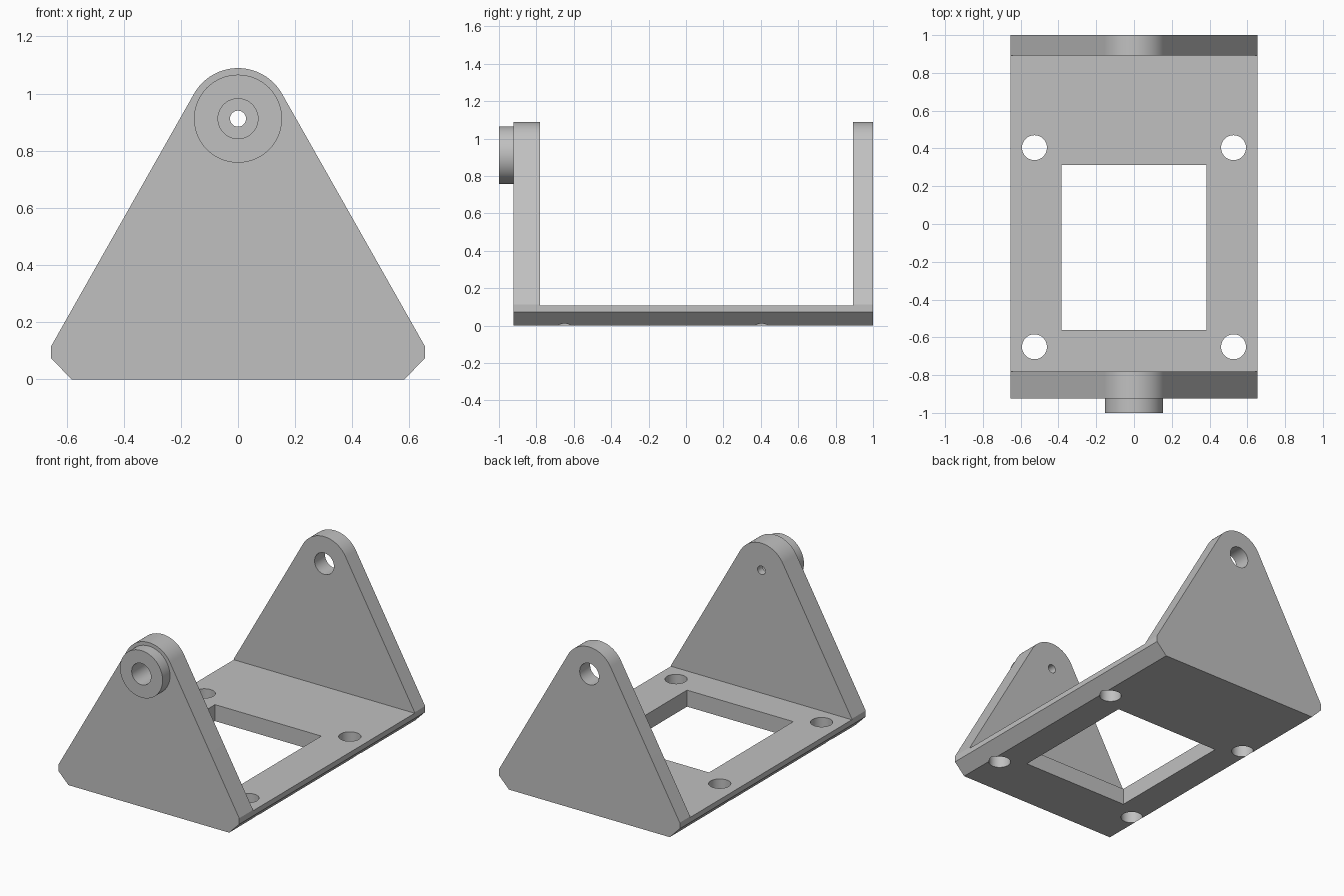
import bpy, bmesh, math
from mathutils import Matrix, Vector

cube = bpy.data.objects.get("Cube")
if cube:
    bpy.data.objects.remove(cube, do_unlink=True)

# Main dimensions
HALF_W, FOOT_W = 0.655, 0.582
CHAMFER_Z, PLATE_Z, SHOULDER_Z = 0.074, 0.108, 0.114
FRONT, FRONT_IN, BACK_IN, BACK = -0.923, -0.78, 0.892, 1.0
AXIS_Z, TIP_R = 0.912, 0.177

grey = bpy.data.materials.new("plain grey")
grey.use_nodes = True
colour = (0.53, 0.53, 0.53, 1)
grey.diffuse_color = colour
grey.node_tree.nodes["Principled BSDF"].inputs["Base Color"].default_value = colour


def finish(name, bm):
    bmesh.ops.recalc_face_normals(bm, faces=bm.faces)
    mesh = bpy.data.meshes.new(name)
    bm.to_mesh(mesh)
    bm.free()
    mesh.materials.append(grey)
    obj = bpy.data.objects.new(name, mesh)
    bpy.context.collection.objects.link(obj)
    return obj


def prism(name, outline, y0, y1):
    """Extrude an x-z outline along y."""
    bm = bmesh.new()
    face = bm.faces.new([bm.verts.new((x, y0, z)) for x, z in outline])
    grown = bmesh.ops.extrude_face_region(bm, geom=[face])["geom"]
    verts = [v for v in grown if isinstance(v, bmesh.types.BMVert)]
    bmesh.ops.translate(bm, verts=verts, vec=(0, y1 - y0, 0))
    return finish(name, bm)


def cylinder(name, radius, centre, depth, along_y=True, sides=64):
    bm = bmesh.new()
    turn = Matrix.Rotation(math.pi / 2 if along_y else 0, 4, "X")
    bmesh.ops.create_cone(bm, cap_ends=True, segments=sides, radius1=radius,
                          radius2=radius, depth=depth,
                          matrix=Matrix.Translation(centre) @ turn)
    return finish(name, bm)


def y_cylinder(name, radius, y0, y1):
    return cylinder(name, radius, (0, (y0 + y1) / 2, AXIS_Z), y1 - y0)


def box(name, x0, x1, y0, y1, z0, z1):
    return prism(name, [(x0, z0), (x1, z0), (x1, z1), (x0, z1)], y0, y1)


def combine(target, tool, operation):
    """Apply one boolean and discard the tool."""
    tool.hide_render = True
    mod = target.modifiers.new("combine", "BOOLEAN")
    mod.operation, mod.solver, mod.object = operation, "EXACT", tool
    graph = bpy.context.evaluated_depsgraph_get()
    mesh = bpy.data.meshes.new_from_object(target.evaluated_get(graph))
    target.modifiers.clear()
    target.data = mesh
    bpy.data.objects.remove(tool, do_unlink=True)


# Upright outline: chamfered feet, straight flanks tangent to a rounded tip
dx, dz = HALF_W, SHOULDER_Z - AXIS_Z
tangent = math.atan2(dz, dx) + math.acos(TIP_R / math.hypot(dx, dz))
STEPS = 32
arc = [tangent + (math.pi - 2 * tangent) * i / STEPS for i in range(STEPS + 1)]
tip = [(TIP_R * math.cos(a), AXIS_Z + TIP_R * math.sin(a)) for a in arc]
feet = [(FOOT_W, 0), (HALF_W, CHAMFER_Z)]
left_foot = [(-x, z) for x, z in reversed(feet)]
upright = (feet + [(HALF_W, SHOULDER_Z)] + tip + [(-HALF_W, SHOULDER_Z)] + left_foot)
plate = feet + [(HALF_W, PLATE_Z), (-HALF_W, PLATE_Z)] + left_foot

# Base plate, two uprights and the front boss joined as one solid
bracket = prism("bracket", plate, FRONT + 0.05, BACK - 0.05)
combine(bracket, prism("front_upright", upright, FRONT, FRONT_IN), "UNION")
combine(bracket, prism("back_upright", upright, BACK_IN, BACK), "UNION")
combine(bracket, y_cylinder("front_boss", 0.154, -1, FRONT + 0.05), "UNION")

# Window and four mounting holes through the plate
cuts = [box("window_cutter", -0.385, 0.385, -0.56, 0.312, -0.1, 0.3)]
for x in (-0.527, 0.527):
    for y in (-0.65, 0.404):
        cuts.append(cylinder("mount_hole_cutter", 0.066, (x, y, 0.1), 0.4, False))

# Pivot bores: stepped at the front, plain at the back
cuts.append(y_cylinder("front_pin_cutter", 0.028, -1.1, -0.6))
cuts.append(y_cylinder("front_bore_cutter", 0.07, -1.1, -0.83))
cuts.append(y_cylinder("back_bore_cutter", 0.07, 0.7, 1.1))
for cut in cuts:
    combine(bracket, cut, "DIFFERENCE")

# Tidy coplanar pieces, then smooth the round surfaces
bm = bmesh.new()
bm.from_mesh(bracket.data)
bmesh.ops.remove_doubles(bm, verts=bm.verts, dist=0.00005)
bmesh.ops.dissolve_limit(bm, angle_limit=math.radians(0.5), verts=bm.verts, edges=bm.edges)
bm.to_mesh(bracket.data)
bm.free()
bpy.ops.object.select_all(action="DESELECT")
bracket.select_set(True)
bpy.context.view_layer.objects.active = bracket
bpy.ops.object.shade_smooth_by_angle(angle=math.radians(25))
